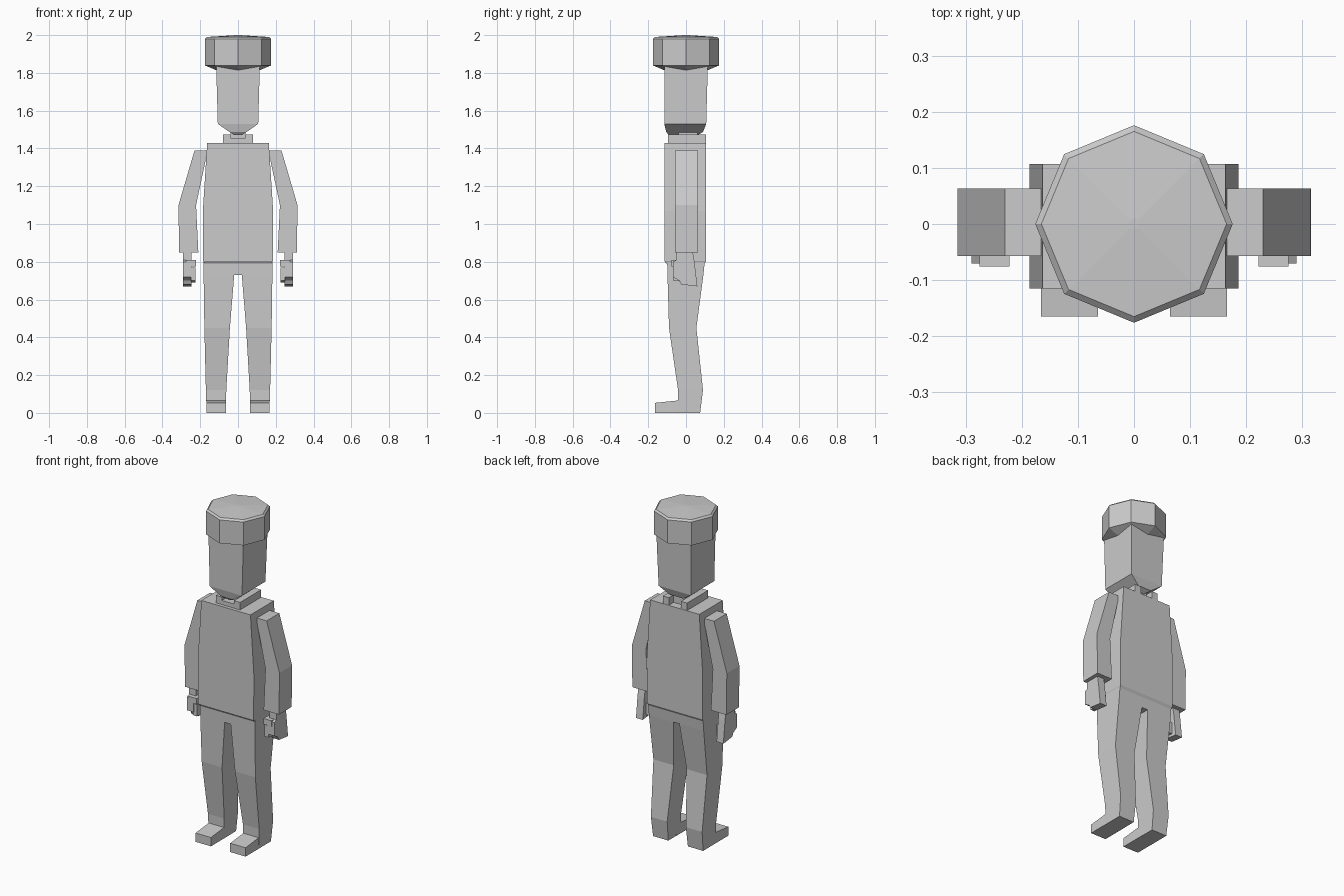
import bpy, bmesh, math

grey = bpy.data.materials.new("plain_grey")
grey.diffuse_color = (0.6, 0.6, 0.6, 1)


def make(name, rings, mirror=False):
    """Loft closed rings of equal length, capping both ends."""
    bm = bmesh.new()
    loops = [[bm.verts.new(p) for p in ring] for ring in rings]
    n = len(loops[0])
    for a, b in zip(loops, loops[1:]):
        for i in range(n):
            j = (i + 1) % n
            bm.faces.new((a[i], a[j], b[j], b[i]))
    bm.faces.new(loops[0])
    bm.faces.new(loops[-1])
    bmesh.ops.recalc_face_normals(bm, faces=bm.faces)
    me = bpy.data.meshes.new(name)
    bm.to_mesh(me)
    bm.free()
    me.materials.append(grey)
    ob = bpy.data.objects.new(name, me)
    bpy.context.collection.objects.link(ob)
    if mirror:
        ob.modifiers.new("mirror", 'MIRROR').use_axis[0] = True
    return ob


def stack(name, sections, mirror=False):
    """Rectangular sections (z, x0, x1, y0, y1)."""
    return make(name, [[(x0, y0, z), (x1, y0, z), (x1, y1, z), (x0, y1, z)]
                       for z, x0, x1, y0, y1 in sections], mirror)


def side_prism(name, x0, x1, profile, mirror=True):
    """Extrude a (y, z) outline along x."""
    return make(name, [[(x, y, z) for y, z in profile] for x in (x0, x1)], mirror)


def octagon(r, z):
    return [(r * math.cos(i * math.pi / 4), r * math.sin(i * math.pi / 4), z)
            for i in range(8)]


# Octagonal hat with shallow dome and conical underside
make("hat", [octagon(0.01, 1.77), octagon(0.176, 1.84), octagon(0.176, 1.98),
             octagon(0.165, 1.99), octagon(0.01, 2.0)])

# Head with tapered chin
stack("head", [(1.47, -0.02, 0.02, -0.09, 0.06), (1.487, -0.045, 0.045, -0.105, 0.09),
               (1.53, -0.107, 0.107, -0.115, 0.107), (1.86, -0.116, 0.116, -0.115, 0.116)])

# Neck and split collar
stack("neck", [(1.41, -0.04, 0.04, -0.04, 0.06), (1.50, -0.04, 0.04, -0.04, 0.06)])
stack("collar_side", [(1.42, 0.04, 0.08, -0.095, 0.105),
                      (1.475, 0.04, 0.08, -0.095, 0.105)], True)
stack("collar_front", [(1.42, -0.04, 0.04, -0.095, -0.05),
                       (1.455, -0.04, 0.04, -0.095, -0.05)])

# Jacket body, flared toward the hem
stack("torso", [(0.79, -0.178, 0.178, -0.105, 0.098), (0.805, -0.184, 0.184, -0.115, 0.107),
                (1.07, -0.186, 0.186, -0.115, 0.107), (1.43, -0.163, 0.163, -0.115, 0.107)])

# Hips and bent legs
stack("hips", [(0.73, -0.182, 0.182, -0.098, 0.092), (0.81, -0.182, 0.182, -0.1, 0.1)])
stack("leg", [(0.0, 0.065, 0.166, -0.04, 0.075), (0.12, 0.062, 0.17, -0.042, 0.09),
              (0.45, 0.043, 0.178, -0.09, 0.055), (0.73, 0.02, 0.182, -0.098, 0.092)], True)
side_prism("foot", 0.064, 0.166,
           [(-0.165, 0), (0.0, 0), (0.0, 0.07), (-0.04, 0.066), (-0.165, 0.053)])

# Sleeves, bent at the elbow
stack("arm", [(0.85, 0.21, 0.312, -0.057, 0.063), (1.10, 0.222, 0.315, -0.057, 0.063),
              (1.39, 0.16, 0.23, -0.057, 0.063)], True)

# Fists with thumb and curled fingers
side_prism("hand", 0.245, 0.29,
           [(-0.05, 0.86), (-0.05, 0.81), (-0.07, 0.80), (-0.07, 0.72), (-0.035, 0.70),
            (-0.025, 0.68), (0.06, 0.67), (0.045, 0.80), (0.035, 0.86)])
side_prism("fingers", 0.225, 0.25,
           [(-0.068, 0.77), (-0.068, 0.70), (0.03, 0.69), (0.03, 0.76)])
side_prism("thumb", 0.222, 0.275,
           [(-0.076, 0.81), (-0.076, 0.775), (-0.03, 0.775), (-0.03, 0.81)])
